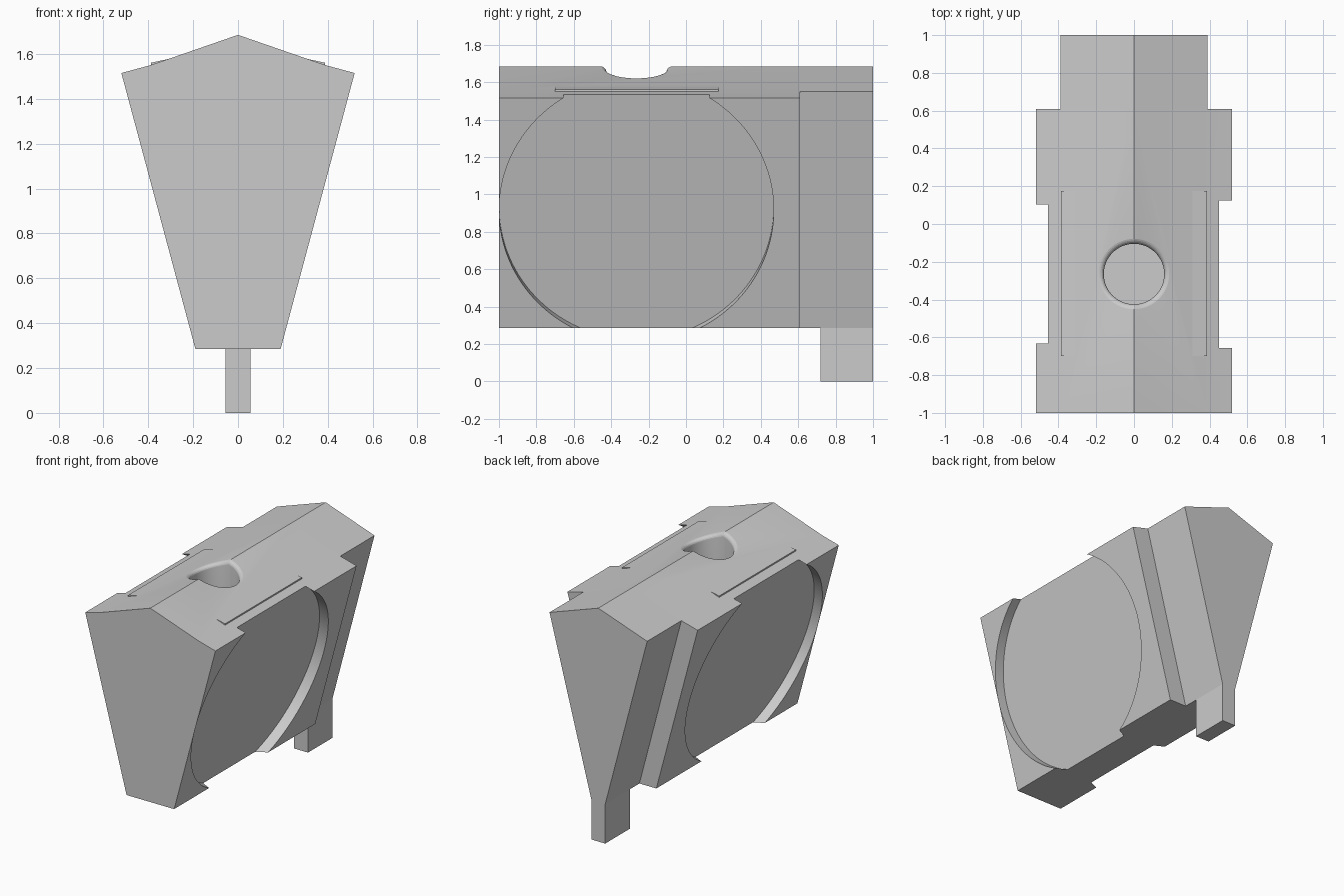
import bpy, bmesh
from math import sin, cos, pi, radians
from mathutils import Vector

cube = bpy.data.objects.get("Cube")
if cube:
    bpy.data.objects.remove(cube, do_unlink=True)

grey = bpy.data.materials.new("plain grey")
grey.use_nodes = True
grey.diffuse_color = (0.6, 0.6, 0.6, 1)
grey.node_tree.nodes["Principled BSDF"].inputs["Base Color"].default_value = (0.6, 0.6, 0.6, 1)

BASE, RIDGE, EAVE = 0.285, 1.685, 1.55   # heights of underside, ridge and roof crease
CREASE = 0.39                            # half width at roof crease
SLOPE = (RIDGE - EAVE) / CREASE


def finish(name, bm):
    bmesh.ops.recalc_face_normals(bm, faces=bm.faces)
    mesh = bpy.data.meshes.new(name)
    bm.to_mesh(mesh)
    bm.free()
    mesh.materials.append(grey)
    obj = bpy.data.objects.new(name, mesh)
    bpy.context.collection.objects.link(obj)
    return obj


def bridge(bm, rings):
    """Skin closed rings of points and cap both ends."""
    loops = [[bm.verts.new(p) for p in ring] for ring in rings]
    n = len(loops[0])
    for a, b in zip(loops, loops[1:]):
        for i in range(n):
            j = (i + 1) % n
            bm.faces.new((a[i], a[j], b[j], b[i]))
    bm.faces.new(loops[0])
    bm.faces.new(loops[-1])


def prism(name, outline, y0, y1):
    bm = bmesh.new()
    bridge(bm, [[(x, y, z) for x, z in outline] for y in (y0, y1)])
    return finish(name, bm)


def mirrored(half):
    """Close a right-hand outline with its mirror image."""
    return half + [(-x, z) for x, z in reversed(half) if x > 0]


def cut(target, cutter):
    cutter.hide_render = True
    mod = target.modifiers.new("cut", 'BOOLEAN')
    mod.operation, mod.solver, mod.object = 'DIFFERENCE', 'EXACT', cutter
    bpy.context.view_layer.objects.active = target
    bpy.ops.object.modifier_apply(modifier=mod.name)
    bpy.data.objects.remove(cutter, do_unlink=True)


# Wedge-shaped main body
body = prism("main_body", mirrored([(0, RIDGE), (CREASE, EAVE), (0.52, 1.515), (0.19, BASE), (0, BASE)]),
             -1, 0.61)

# Narrower rear block and the peg below it
rear = prism("rear_block", mirrored([(0, RIDGE), (CREASE, EAVE), (0.055, BASE), (0, BASE)]), 0.61, 1)
peg = prism("rear_peg", mirrored([(0.055, BASE), (0.055, 0)]), 0.72, 1)


# Round shallow recess in each sloping side
def disc_cutter(side, height, depth):
    normal = Vector((side * 1.23, 0, -0.33)).normalized()
    up = Vector((side * 0.33, 0, 1.23)).normalized()
    along = Vector((0, 1, 0))
    centre = Vector((side * (0.19 + (height - BASE) * 0.33 / 1.23), -0.265, height))
    rings = []
    for offset in (-depth, 0.3):
        rings.append([centre + normal * offset + 0.734 * (along * cos(a) + up * sin(a))
                      for a in (2 * pi * i / 128 for i in range(128))])
    bm = bmesh.new()
    bridge(bm, rings)
    return finish("recess_cutter", bm)


cut(body, disc_cutter(1, 0.915, 0.0725))
cut(body, disc_cutter(-1, 0.902, 0.0675))

# Round hole in the ridge with a rounded lip that follows the roof
HOLE, LIP, N = 0.16, 0.035, 64


def hole_ring(radius, height):
    ring = []
    for i in range(N):
        a = 2 * pi * i / N
        x = radius * cos(a)
        ring.append((x, -0.265 + radius * sin(a), height(x)))
    return ring


rings = [hole_ring(HOLE, lambda x: 1.1)]
for k in range(7):
    t = k / 6 * pi / 2
    rings.append(hole_ring(HOLE + LIP * (1 - cos(t)),
                           lambda x: RIDGE - SLOPE * abs(x) - LIP * (1 - sin(t)) + 0.001))
rings.append(hole_ring(HOLE + LIP, lambda x: 1.9))
bm = bmesh.new()
bridge(bm, rings)
cut(body, finish("hole_cutter", bm))

# Thin raised ribs along the roof creases
ribs = []
for side, label in ((1, "left"), (-1, "right")):
    rib = [(0.31, RIDGE - SLOPE * 0.31), (0.387, 1.561), (0.387, 1.545)]
    ribs.append(prism(label + "_roof_rib", [(side * x, z) for x, z in rib], -0.7, 0.175))

# Smooth only the round walls
bpy.ops.object.select_all(action='DESELECT')
body.select_set(True)
bpy.context.view_layer.objects.active = body
bpy.ops.object.shade_smooth_by_angle(angle=radians(14))
